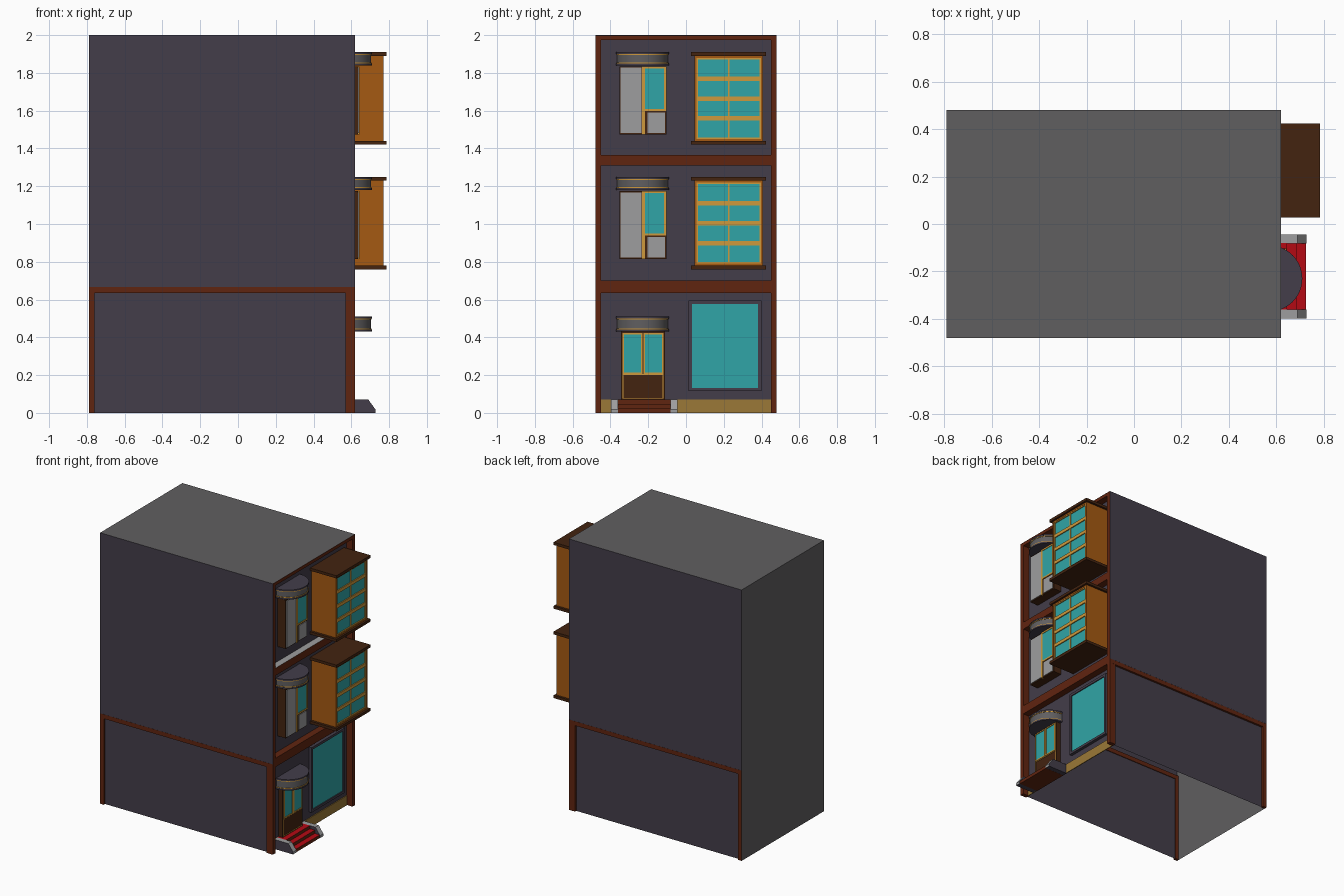
import bpy, bmesh, math
from mathutils import Vector

if "Cube" in bpy.data.objects:
    bpy.data.objects.remove(bpy.data.objects["Cube"])

def mat(name, r, g, b):
    m = bpy.data.materials.new(name)
    m.diffuse_color = (r, g, b, 1)
    m.use_nodes = True
    m.node_tree.nodes["Principled BSDF"].inputs["Base Color"].default_value = m.diffuse_color
    return m

WALL = mat("slate_wall", .056, .047, .068)
ROOF = mat("mid_grey", .117, .113, .117)
TRIM = mat("red_brown_trim", .118, .018, .005)
DARK = mat("dark_brown", .056, .017, .005)
ORANGE = mat("orange_wood", .376, .102, .006)
GOLD = mat("gold_frame", .62, .32, .045)
GLASS = mat("teal_glass", .03, .376, .385)
LIGHT = mat("light_grey", .34, .34, .345)
RED = mat("red_tread", .456, .003, .007)
TAN = mat("tan_plinth", .328, .188, .038)

DIRS = {"x+": (1, 0, 0), "x-": (-1, 0, 0), "y+": (0, 1, 0),
        "y-": (0, -1, 0), "z+": (0, 0, 1), "z-": (0, 0, -1)}

def finish(name, bm, base, paint=None, skip=()):
    """Make an object; paint or drop faces by the direction they face."""
    bm.normal_update()
    mats = [base]
    for d, m in (paint or {}).items():
        mats.append(m)
        for f in bm.faces:
            if f.normal.dot(Vector(DIRS[d])) > .6:
                f.material_index = len(mats) - 1
    drop = [f for f in bm.faces if any(f.normal.dot(Vector(DIRS[d])) > .9 for d in skip)]
    bmesh.ops.delete(bm, geom=drop, context='FACES')
    me = bpy.data.meshes.new(name)
    bm.to_mesh(me)
    bm.free()
    for m in mats:
        me.materials.append(m)
    ob = bpy.data.objects.new(name, me)
    bpy.context.collection.objects.link(ob)
    return ob

def boxes(name, bounds, base, paint=None, skip=()):
    """One object made of boxes (x0, x1, y0, y1, z0, z1)."""
    bm = bmesh.new()
    for x0, x1, y0, y1, z0, z1 in bounds:
        vs = bmesh.ops.create_cube(bm, size=1)["verts"]
        for v in vs:
            v.co = ((x0 + x1) / 2 + v.co.x * (x1 - x0),
                    (y0 + y1) / 2 + v.co.y * (y1 - y0),
                    (z0 + z1) / 2 + v.co.z * (z1 - z0))
    return finish(name, bm, base, paint, skip)

def ring(x0, x1, y0, y1, z0, z1, w):
    """Four bars of a rectangular frame in the facade plane."""
    return [(x0, x1, y0, y0 + w, z0, z1), (x0, x1, y1 - w, y1, z0, z1),
            (x0, x1, y0 + w, y1 - w, z0, z0 + w), (x0, x1, y0 + w, y1 - w, z1 - w, z1)]

def prism(name, pts, axis, a, b, base, paint=None):
    """Extrude a 2D profile along y (points x,z) or z (points x,y)."""
    bm = bmesh.new()
    place = (lambda p: (p[0], a, p[1])) if axis == "y" else (lambda p: (p[0], p[1], a))
    f = bm.faces.new([bm.verts.new(place(p)) for p in pts])
    ext = bmesh.ops.extrude_face_region(bm, geom=[f])["geom"]
    move = (0, b - a, 0) if axis == "y" else (0, 0, b - a)
    bmesh.ops.translate(bm, vec=move, verts=[v for v in ext if isinstance(v, bmesh.types.BMVert)])
    bmesh.ops.recalc_face_normals(bm, faces=bm.faces)
    return finish(name, bm, base, paint)

X0, X1, Y, F = -.79, .62, .48, .57     # back, front of frame, half width, facade wall

# Open-bottomed shell: upper storeys, recessed ground storey, back wall
boxes("upper_shell", [(X0, X1, -Y, Y, .667, 2)], WALL, {"z+": ROOF}, ("x+", "x-", "z-"))
boxes("ground_shell", [(X0, X1 - .01, -.465, .465, 0, .65)], WALL, None, ("x+", "x-", "z+", "z-"))
boxes("back_wall", [(X0, X0 + .1, -Y, Y, 0, 2)], ROOF, None, ("x+", "y+", "y-", "z+", "z-"))
boxes("facade_wall", [(F - .1, F, -.47, .47, 0, 1.99)], WALL, None, ("x-", "y+", "y-", "z+", "z-"))

# Timber frames on both long sides of the ground storey
for s, n in ((-1, "front"), (1, "rear")):
    y0, y1 = sorted((s * .46, s * Y))
    boxes(n + "_side_frame", [(X0 + .001, X0 + .03, y0, y1, 0, .635),
                              (.59, X1 - .001, y0, y1, 0, .635),
                              (X0 + .001, X1 - .001, y0, y1, .635, .6665)], TRIM)

# Facade frame: two posts and three bands
P = .479
boxes("facade_posts", [(F, X1, -P, -.45, 0, 1.999), (F, X1, .45, P, 0, 1.999)], TRIM)
boxes("facade_bands", [(F, X1, -.45, .45, .635, .70), (F, X1, -.45, .45, 1.975, 1.999)], TRIM)
boxes("middle_band", [(F, X1, -.45, .45, 1.31, 1.365)], TRIM, {"z+": LIGHT})

# Plinth
boxes("plinth", [(F, F + .006, -.45, .45, 0, .07)], TAN)

# Entrance steps with sloped cheeks
for i, (x, z) in enumerate(((.725, .023), (.685, .047), (.645, .07))):
    boxes("step_%d" % (i + 1), [(F, x, -.36, -.08, z - .0235, z)], TRIM, {"z+": RED})
for n, y in (("left", -.398), ("right", -.082)):
    prism(n + "_step_cheek", [(F, 0), (.728, 0), (.728, .018), (.69, .07), (F, .07)],
          "y", y, y + .038, WALL, {"z+": LIGHT, "x+": LIGHT})

# Ground door: brown frame, lower panel, two glazed leaves
boxes("entrance_door", [(F, .605, -.343, -.112, .07, .43)], DARK)
boxes("entrance_panel_frame", ring(.60, .608, -.335, -.12, .075, .205, .004), GOLD)
for n, y in (("left", -.336), ("right", -.226)):
    boxes(n + "_entrance_frame", ring(.60, .612, y, y + .107, .205, .424, .009), GOLD)
    boxes(n + "_entrance_glass", [(.60, .608, y + .008, y + .099, .213, .416)], GLASS)

# Shop window
boxes("shop_window_frame", ring(F, .592, .013, .40, .115, .594, .018), WALL)
boxes("shop_window_glass", [(F, .585, .032, .384, .125, .578)], GLASS)

def awning(n, z0, z1):
    """Half-round canopy with gold lines and dark rims."""
    def arc(r):
        return [(F + r * math.cos(a), -.23 + r * math.sin(a))
                for a in (math.pi * (k / 24 - .5) for k in range(25))]
    layers = (("band", .135, z0 + .004, z1 - .004, ROOF),
              ("lower_rim", .14, z0, z0 + .011, WALL),
              ("lower_line", .138, z0 + .011, z0 + .016, GOLD),
              ("upper_line", .138, z1 - .016, z1 - .011, GOLD),
              ("upper_rim", .14, z1 - .011, z1, WALL))
    for part, r, a, b, m in layers:
        ob = prism("%s_awning_%s" % (n, part), arc(r), "z", a, b, m)
        bpy.context.view_layer.objects.active = ob
        ob.select_set(True)
        bpy.ops.object.shade_smooth_by_angle()
        ob.select_set(False)

awning("ground", .43, .51)

# Upper storeys: balcony door, awning and bay window
for n, z in (("second", 0), ("third", .66)):
    awning(n, 1.18 + z, 1.25 + z)
    boxes(n + "_door", [(F, .636, -.353, -.103, .815 + z, 1.175 + z)], DARK)
    boxes(n + "_door_leaf", [(.63, .641, -.346, -.236, .822 + z, 1.168 + z)], LIGHT)
    boxes(n + "_door_panel", [(.63, .641, -.205, -.112, .822 + z, .93 + z)], LIGHT)
    boxes(n + "_door_post", [(.63, .643, -.232, -.218, .815 + z, 1.175 + z)], GOLD)
    boxes(n + "_door_window_frame", ring(.63, .643, -.23, -.104, .938 + z, 1.175 + z, .012), GOLD)
    boxes(n + "_door_window_glass", [(.63, .64, -.219, -.115, .949 + z, 1.164 + z)], GLASS)

    # Bay window box, caps, gold grid and eight panes
    b, t = .76 + z, 1.25 + z
    boxes(n + "_bay_box", [(F, .757, .045, .408, b + .02, t - .02)], ORANGE)
    boxes(n + "_bay_border", ring(.755, .77, .045, .408, b + .02, t - .02, .011), ORANGE)
    boxes(n + "_bay_caps", [(F, .785, .027, .424, b, b + .02), (F, .785, .027, .424, t - .02, t)], DARK)
    boxes(n + "_bay_glass", [(.755, .761, .056, .397, b + .03, t - .03)], GLASS)
    bars = ring(.757, .768, .055, .398, b + .03, t - .03, .008)
    bars += [(.757, .768, .055, .398, b + h - .012, b + h + .012) for h in (.139, .244, .35)]
    bars += [(.757, .766, .222, .231, b + .03, t - .03)]
    boxes(n + "_bay_grid", bars, GOLD)
